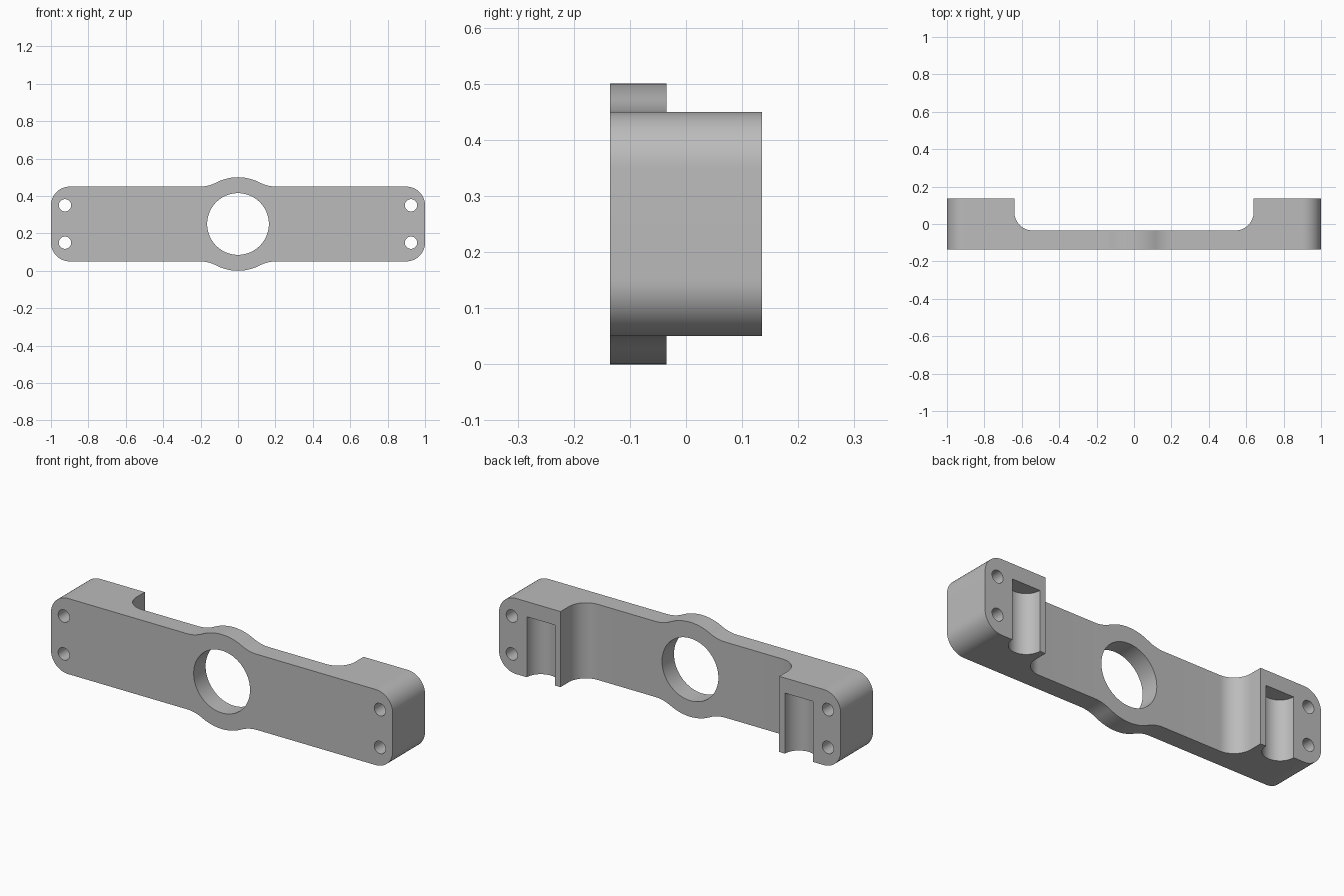
import bpy
from math import pi, sin, cos, asin, sqrt

cube = bpy.data.objects.get("Cube")
if cube:
    bpy.data.objects.remove(cube, do_unlink=True)

FRONT, PLATE, BACK = -0.135, -0.035, 0.135   # depth levels
MID = 0.25                                   # height of the centre line

grey = bpy.data.materials.new("plain_grey")
grey.use_nodes = True
color = (0.5, 0.5, 0.5, 1)
grey.diffuse_color = color
grey.node_tree.nodes["Principled BSDF"].inputs["Base Color"].default_value = color


def arc(cx, cy, r, a0, a1, n):
    return [(cx + r * cos(a0 + (a1 - a0) * i / n), cy + r * sin(a0 + (a1 - a0) * i / n))
            for i in range(n + 1)]


def prism(name, points, low, high, axis):
    """Extrude a 2D outline along y (points are x, z) or z (points are x, y)."""
    def place(p, d):
        return (p[0], d, p[1]) if axis == "y" else (p[0], p[1], d)
    n = len(points)
    verts = [place(p, low) for p in points] + [place(p, high) for p in points]
    faces = [tuple(range(n)), tuple(range(2 * n - 1, n - 1, -1))]
    faces += [(i, i + n, (i + 1) % n + n, (i + 1) % n) for i in range(n)]
    if axis == "z":
        faces = [f[::-1] for f in faces]
    mesh = bpy.data.meshes.new(name)
    mesh.from_pydata(verts, [], faces)
    mesh.materials.append(grey)
    obj = bpy.data.objects.new(name, mesh)
    bpy.context.collection.objects.link(obj)
    return obj


def circle(cx, cy, r, n):
    return arc(cx, cy, r, 0, 2 * pi, n)[:-1]


# Front outline: rounded bar with a blended round boss at the centre
half, boss, blend, corner = 0.2, 0.25, 0.2, 0.1
bx = sqrt((boss + blend) ** 2 - (half + blend) ** 2)
tilt = asin(bx / (boss + blend))
quarter = arc(1 - corner, half - corner, corner, 0, pi / 2, 12)
quarter += arc(bx, half + blend, blend, -pi / 2, -pi / 2 - tilt, 10)
quarter += arc(0, 0, boss, pi / 2 - tilt, pi / 2, 12)[1:]
top = quarter + [(-x, z) for x, z in quarter[-2::-1]]
outline = top + [(-x, -z) for x, z in top]
bracket = prism("bracket", [(x, z + MID) for x, z in outline], FRONT, BACK, "y")

# Recess between the end blocks, with rounded inner corners
inner, fillet = 0.64, 0.1
side = arc(inner - fillet, PLATE + fillet, fillet, -pi / 2, 0, 14) + [(inner, BACK + 0.1)]
recess = [(-x, y) for x, y in side[::-1]] + side
cutters = [prism("recess_cutter", recess, -0.2, 0.7, "z")]

# Centre bore, screw holes and half-round grooves open at the bottom
cutters.append(prism("bore_cutter", circle(0, MID, 0.165, 64), -0.4, 0.4, "y"))
for s in (-1, 1):
    for dz in (-0.1, 0.1):
        cutters.append(prism("screw_hole_cutter", circle(s * 0.925, MID + dz, 0.033, 28),
                             -0.4, 0.4, "y"))
    cutters.append(prism("groove_cutter", circle(s * 0.755, BACK, 0.082, 48),
                         -0.2, 0.37, "z"))

bpy.ops.object.select_all(action="DESELECT")
bracket.select_set(True)
bpy.context.view_layer.objects.active = bracket
for cutter in cutters:
    cutter.hide_render = True
    mod = bracket.modifiers.new(cutter.name, "BOOLEAN")
    mod.operation, mod.solver, mod.object = "DIFFERENCE", "EXACT", cutter
    bpy.ops.object.modifier_apply(modifier=mod.name)
    bpy.data.objects.remove(cutter, do_unlink=True)

bpy.ops.object.shade_smooth_by_angle(angle=pi / 6)
